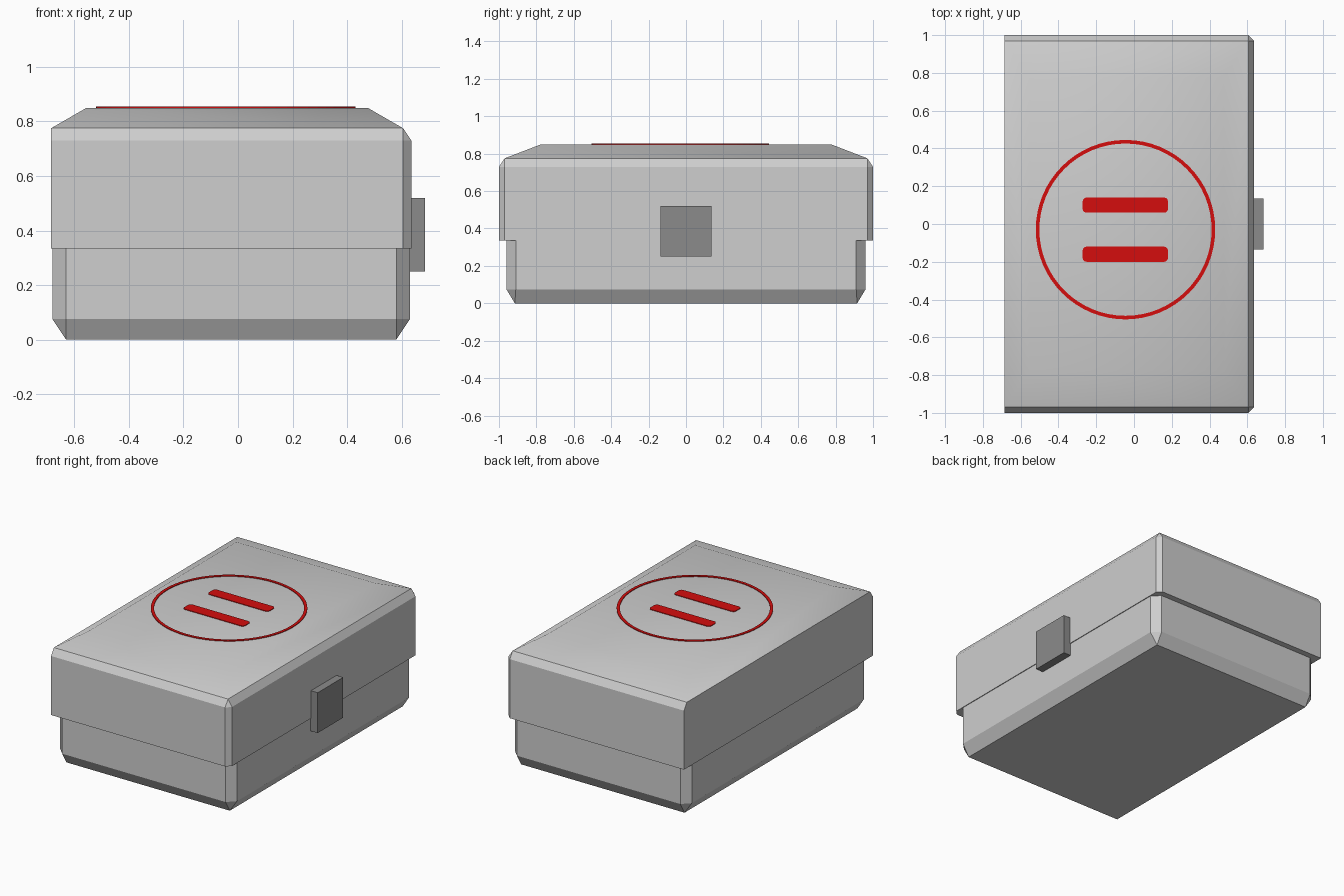
import bpy, bmesh, math

if "Cube" in bpy.data.objects:
    bpy.data.objects.remove(bpy.data.objects["Cube"])


def material(name, rgb):
    m = bpy.data.materials.new(name)
    m.diffuse_color = (*rgb, 1)
    m.use_nodes = True
    m.node_tree.nodes["Principled BSDF"].inputs["Base Color"].default_value = m.diffuse_color
    return m


GREY = material("light grey", (0.62, 0.62, 0.62))
DARK = material("mid grey", (0.26, 0.26, 0.26))
RED = material("red", (0.66, 0.004, 0.004))


def finish(name, bm, mat):
    bmesh.ops.recalc_face_normals(bm, faces=bm.faces)
    me = bpy.data.meshes.new(name)
    bm.to_mesh(me)
    bm.free()
    me.materials.append(mat)
    ob = bpy.data.objects.new(name, me)
    bpy.context.collection.objects.link(ob)
    return ob


def section(x0, x1, y, z, left=0, right=0):
    """Rectangle at height z, with optional cut corners on each side."""
    pts = set()
    for s in (-1, 1):
        pts |= {(x0, s * (y - left), z), (x0 + left, s * y, z),
                (x1, s * (y - right), z), (x1 - right, s * y, z)}
    return sorted(pts)


def hull(name, points, mat, smooth_top=False):
    bm = bmesh.new()
    for p in points:
        bm.verts.new(p)
    bmesh.ops.convex_hull(bm, input=bm.verts)
    bmesh.ops.dissolve_limit(bm, angle_limit=math.radians(1),
                             verts=bm.verts, edges=bm.edges)
    bmesh.ops.recalc_face_normals(bm, faces=bm.faces)
    bm.normal_update()
    for f in bm.faces:
        f.smooth = smooth_top and f.normal.z > 0.7
    return finish(name, bm, mat)


def block(name, lo, hi, mat, round_corners=0):
    bm = bmesh.new()
    bmesh.ops.create_cube(bm, size=1)
    for v in bm.verts:
        v.co = [a + (b - a) * (c + 0.5) for a, b, c in zip(lo, hi, v.co)]
    if round_corners:
        upright = [e for e in bm.edges
                   if abs(e.verts[0].co.z - e.verts[1].co.z) > 1e-4]
        bmesh.ops.bevel(bm, geom=upright, offset=round_corners, segments=3,
                        profile=0.5, affect='EDGES')
    return finish(name, bm, mat)


# Lower tray: chamfered upright corners and bottom edges
hull("tray",
     section(-0.63, 0.58, 0.915, 0)
     + section(-0.68, 0.63, 0.96, 0.075, 0.05, 0.05)
     + section(-0.68, 0.63, 0.96, 0.40, 0.05, 0.05), GREY)

# Overhanging lid: square on the hinge side, chamfered elsewhere, soft crown
hull("lid",
     section(-0.685, 0.635, 1.0, 0.335, 0, 0.03)
     + section(-0.685, 0.635, 1.0, 0.73, 0, 0.03)
     + section(-0.685, 0.605, 0.97, 0.775)
     + section(-0.555, 0.475, 0.775, 0.85), GREY, smooth_top=True)

# Latch plate on the right side
block("latch", (0.60, -0.135, 0.25), (0.685, 0.135, 0.52), DARK)

# Painted ring on the lid
CX, CY, Z0, Z1, N = -0.045, -0.03, 0.849, 0.854, 64
bm = bmesh.new()
loops = [[bm.verts.new((CX + r * math.cos(2 * math.pi * i / N),
                        CY + r * math.sin(2 * math.pi * i / N), z))
          for i in range(N)]
         for r, z in ((0.475, Z0), (0.475, Z1), (0.456, Z1), (0.456, Z0))]
for k in range(4):
    a, b = loops[k], loops[(k + 1) % 4]
    for i in range(N):
        j = (i + 1) % N
        bm.faces.new((a[i], a[j], b[j], b[i]))
finish("painted_ring", bm, RED)

# Two painted stripes inside the ring
for side, s in (("front", -1), ("back", 1)):
    y = CY + s * 0.13
    block(f"painted_stripe_{side}", (-0.272, y - 0.04, Z0),
          (0.18, y + 0.04, Z1), RED, round_corners=0.02)
